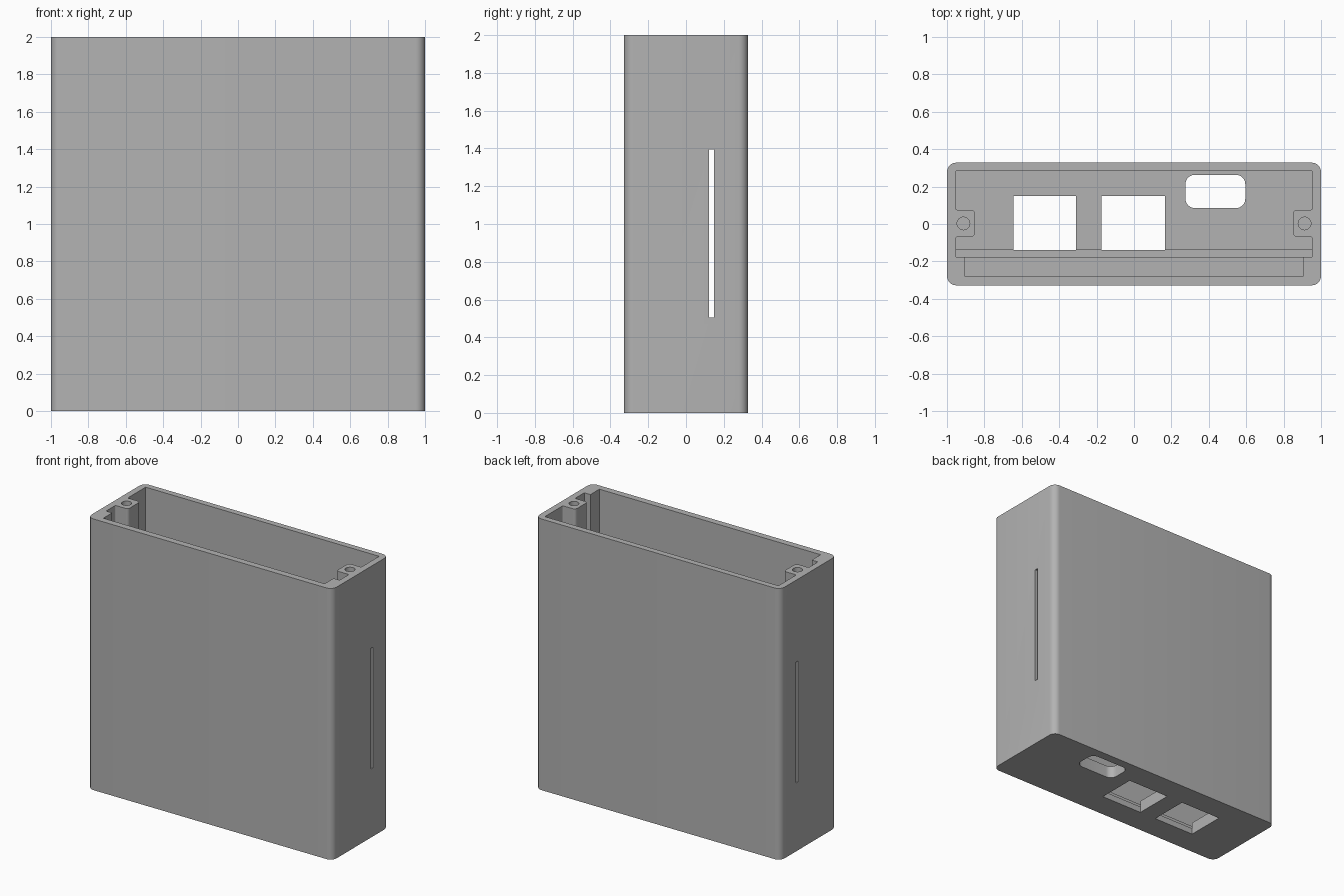
import bpy, bmesh, math
from mathutils import Vector

if "Cube" in bpy.data.objects:
    bpy.data.objects.remove(bpy.data.objects["Cube"], do_unlink=True)

grey = bpy.data.materials.new("matte grey")
grey.use_nodes = True
COLOUR = (0.45, 0.45, 0.45, 1)
grey.diffuse_color = COLOUR
grey.node_tree.nodes["Principled BSDF"].inputs["Base Color"].default_value = COLOUR


def prism(name, corners, z0, z1, steps=8):
    """Upright prism; each corner is (x, y, radius), counter-clockwise."""
    outline = []
    for i, (x, y, r) in enumerate(corners):
        p = Vector((x, y))
        if r == 0:
            outline.append(p)
            continue
        a = (Vector(corners[i - 1][:2]) - p).normalized()
        b = (Vector(corners[(i + 1) % len(corners)][:2]) - p).normalized()
        centre = p + (a + b) * r
        for k in range(steps + 1):
            t = k / steps * math.pi / 2
            outline.append(centre - b * r * math.cos(t) - a * r * math.sin(t))
    bm = bmesh.new()
    base = bm.faces.new([bm.verts.new((p.x, p.y, z0)) for p in outline])
    top = bmesh.ops.extrude_face_region(bm, geom=[base])["geom"]
    bmesh.ops.translate(bm, vec=(0, 0, z1 - z0),
                        verts=[v for v in top if isinstance(v, bmesh.types.BMVert)])
    bmesh.ops.recalc_face_normals(bm, faces=bm.faces)
    mesh = bpy.data.meshes.new(name)
    bm.to_mesh(mesh)
    bm.free()
    mesh.materials.append(grey)
    obj = bpy.data.objects.new(name, mesh)
    bpy.context.collection.objects.link(obj)
    return obj


def rect(x0, x1, y0, y1, r=0):
    return [(x0, y0, r), (x1, y0, r), (x1, y1, r), (x0, y1, r)]


def cut(target, cutter):
    mod = target.modifiers.new(cutter.name, "BOOLEAN")
    mod.operation = "DIFFERENCE"
    mod.solver = "EXACT"
    mod.object = cutter
    bpy.context.view_layer.objects.active = target
    bpy.ops.object.modifier_apply(modifier=mod.name)
    bpy.data.objects.remove(cutter, do_unlink=True)


HALF_Y, WALL_X, FLOOR = 0.328, 0.953, 0.09
FRONT, BACK = -0.176, 0.284      # main chamber limits
BOARD = -0.14                    # inner side of the board groove
OPEN = 2.1                       # cutters run past the rim

# Outer shell with rounded upright corners
case = prism("enclosure_case", rect(-1, 1, -HALF_Y, HALF_Y, 0.05), 0, 2)

# Main chamber, leaving a screw boss on each side wall
boss_x, b0, b1, r = 0.85, -0.068, 0.075, 0.022
right_half = [(WALL_X, FRONT, 0), (WALL_X, b0, 0.01), (boss_x, b0, r),
              (boss_x, b1, r), (WALL_X, b1, 0.01), (WALL_X, BACK, 0)]
left_half = [(-x, y, rad) for x, y, rad in reversed(right_half)]
cut(case, prism("main_chamber", right_half + left_half, FLOOR, OPEN))

# Narrower front chamber and the groove that holds the board edge
cut(case, prism("front_chamber", rect(-0.903, 0.903, -0.28, FRONT + 0.01), FLOOR, OPEN))
cut(case, prism("board_groove", rect(-WALL_X, WALL_X, FRONT, BOARD), FLOOR / 2, FLOOR + 0.1))

# Two square ports and one rounded port through the floor
for x0, x1 in ((-0.645, -0.31), (-0.175, 0.165)):
    cut(case, prism("square_port", rect(x0, x1, BOARD, 0.15), -0.1, 0.3))
cut(case, prism("rounded_port", rect(0.275, 0.595, 0.085, 0.263, 0.05), -0.1, 0.3))

# Tall thin slot through both side walls
cut(case, prism("side_slot", rect(-1.1, 1.1, 0.123, 0.147), 0.505, 1.395))

# Blind screw holes in the bosses
for side in (-1, 1):
    cx, rad = side * 0.912, 0.034
    cut(case, prism("screw_hole", rect(cx - rad, cx + rad, 0.003 - rad, 0.003 + rad, rad * 0.999),
                    1.6, OPEN, steps=6))

# Smooth the rounded corners and keep the edges crisp
bpy.ops.object.select_all(action="DESELECT")
case.select_set(True)
bpy.context.view_layer.objects.active = case
bpy.ops.object.shade_smooth_by_angle(angle=math.radians(30))
